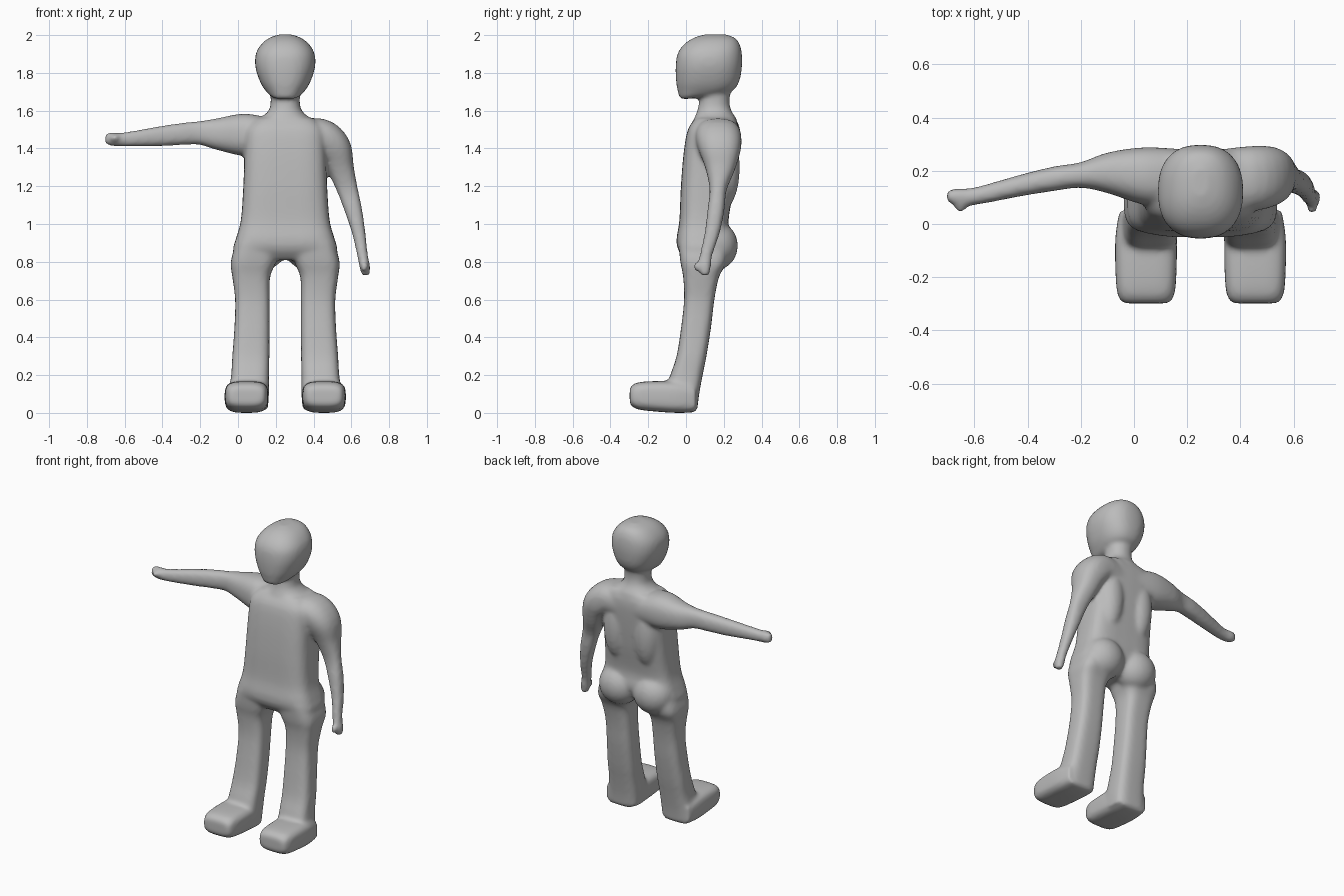
import bpy, math
from mathutils import Vector

cube = bpy.data.objects.get("Cube")
if cube:
    bpy.data.objects.remove(cube, do_unlink=True)

MID = 0.25          # x of the body's own middle
SIDES = 36
STEPS = 4
X, Y = Vector((1, 0, 0)), Vector((0, 1, 0))

skin = bpy.data.materials.new("plain grey")
skin.use_nodes = True
grey = (0.5, 0.5, 0.5, 1)
skin.diffuse_color = grey
skin.node_tree.nodes["Principled BSDF"].inputs["Base Color"].default_value = grey


def smooth_path(rows):
    """Catmull-Rom interpolation of section rows."""
    out = []
    for i in range(len(rows) - 1):
        a, b, c, d = (rows[max(0, min(len(rows) - 1, i + k))] for k in (-1, 0, 1, 2))
        for s in range(STEPS):
            t = s / STEPS
            out.append([q + 0.5 * t * (r - p + t * (2 * p - 5 * q + 4 * r - w + t * (3 * (q - r) + w - p)))
                        for p, q, r, w in zip(a, b, c, d)])
    return out + [list(rows[-1])]


def loft(name, rows, u, power=2.0, axis=None):
    """Rows are x, y, z, half size along u, half size across."""
    rows = smooth_path(rows)
    pts = [Vector(r[:3]) for r in rows]
    verts, faces = [], []
    for i, (p, r) in enumerate(zip(pts, rows)):
        t = axis or (pts[min(i + 1, len(pts) - 1)] - pts[max(i - 1, 0)])
        v = t.cross(u).normalized()
        for k in range(SIDES):
            ang = 2 * math.pi * k / SIDES
            c, s = math.cos(ang), math.sin(ang)
            verts.append(p + u * (r[3] * math.copysign(abs(c) ** (2 / power), c))
                         + v * (r[4] * math.copysign(abs(s) ** (2 / power), s)))
    for i in range(len(rows) - 1):
        for k in range(SIDES):
            n = (k + 1) % SIDES
            a, b = i * SIDES, (i + 1) * SIDES
            faces.append((a + k, a + n, b + n, b + k))
    last = (len(rows) - 1) * SIDES
    faces.append(tuple(reversed(range(SIDES))))
    faces.append(tuple(range(last, last + SIDES)))
    mesh = bpy.data.meshes.new(name)
    mesh.from_pydata(verts, [], faces)
    mesh.update()
    obj = bpy.data.objects.new(name, mesh)
    bpy.context.collection.objects.link(obj)
    parts.append(obj)
    return obj


def upright(name, rows, cx, power):
    """Rows are z, front y, back y, half width, optional x shift."""
    loft(name, [(cx + (r[4] if len(r) > 4 else 0), (r[1] + r[2]) / 2, r[0], r[3], (r[2] - r[1]) / 2)
                for r in rows], X, power, Vector((0, 0, 1)))


def blob(name, loc, size, tilt=0):
    bpy.ops.mesh.primitive_uv_sphere_add(segments=24, ring_count=16, location=loc, rotation=(0, tilt, 0))
    obj = bpy.context.object
    obj.name, obj.scale = name, size
    parts.append(obj)


parts = []

# Torso, from crotch to collar
upright("torso", [(0.81, 0.0, 0.17, 0.23), (0.86, -0.04, 0.21, 0.275), (0.92, -0.05, 0.235, 0.262),
                  (1.02, -0.035, 0.225, 0.235), (1.2, -0.027, 0.255, 0.222), (1.38, -0.012, 0.275, 0.215),
                  (1.5, 0.01, 0.28, 0.205), (1.56, 0.05, 0.26, 0.15)], MID, 3.6)

# Neck and head
upright("neck", [(1.48, 0.02, 0.28, 0.22), (1.55, 0.04, 0.27, 0.145), (1.6, 0.06, 0.24, 0.088),
                 (1.66, 0.07, 0.23, 0.077), (1.76, 0.07, 0.25, 0.08)], MID, 2.2)
upright("head", [(1.662, -0.025, 0.0, 0.04), (1.672, -0.035, 0.1, 0.07), (1.7, -0.043, 0.235, 0.1),
                 (1.75, -0.052, 0.28, 0.132), (1.83, -0.055, 0.296, 0.158), (1.9, -0.045, 0.296, 0.156),
                 (1.95, -0.012, 0.285, 0.128), (1.985, 0.04, 0.26, 0.085), (2.004, 0.1, 0.21, 0.03)], MID, 2.4)

# Legs, feet and buttocks, mirrored about the body's middle
for side, label in ((-1, "right"), (1, "left")):
    upright(label + "_leg", [(z, f, b, w, side * dx) for z, f, b, w, dx in (
        (0.02, -0.09, 0.06, 0.108, 0.2), (0.1, -0.11, 0.07, 0.107, 0.193), (0.2, -0.083, 0.088, 0.1, 0.186),
        (0.3, -0.05, 0.108, 0.098, 0.182), (0.45, -0.026, 0.132, 0.093, 0.176), (0.6, -0.01, 0.15, 0.091, 0.174),
        (0.72, -0.015, 0.175, 0.1, 0.18), (0.8, -0.03, 0.215, 0.12, 0.168), (0.9, -0.04, 0.22, 0.12, 0.14))],
        MID, 3.4)
    cx = MID + side * 0.205
    loft(label + "_foot", [(cx, 0.05, 0.075, 0.1, 0.072), (cx, -0.05, 0.083, 0.115, 0.083),
                           (cx, -0.17, 0.088, 0.115, 0.08), (cx, -0.26, 0.09, 0.108, 0.07),
                           (cx, -0.298, 0.09, 0.088, 0.045)], X, 3.6, -Y)
    blob(label + "_buttock", (MID + side * 0.125, 0.155, 0.885), (0.135, 0.12, 0.13))
    blob(label + "_back_muscle", (MID + side * 0.11, 0.2, 1.3), (0.09, 0.085, 0.22))

# Right arm stretched out sideways
loft("right_arm", [(0.2, 0.17, 1.46, 0.11, 0.09), (0.04, 0.18, 1.472, 0.108, 0.112),
                   (-0.1, 0.192, 1.476, 0.076, 0.086), (-0.2, 0.184, 1.482, 0.048, 0.063),
                   (-0.3, 0.17, 1.476, 0.046, 0.058), (-0.42, 0.146, 1.464, 0.041, 0.052),
                   (-0.6, 0.104, 1.448, 0.033, 0.037), (-0.67, 0.103, 1.45, 0.03, 0.036),
                   (-0.704, 0.105, 1.452, 0.02, 0.025)], Y, 2.4)
blob("right_thumb", (-0.65, 0.07, 1.455), (0.026, 0.026, 0.022))

# Left arm hanging down
loft("left_arm", [(0.32, 0.17, 1.45, 0.11, 0.09), (0.43, 0.17, 1.46, 0.122, 0.1),
                  (0.505, 0.178, 1.4, 0.113, 0.095), (0.545, 0.182, 1.29, 0.078, 0.07),
                  (0.58, 0.17, 1.18, 0.045, 0.055), (0.612, 0.158, 1.07, 0.045, 0.046),
                  (0.64, 0.138, 0.95, 0.04, 0.035), (0.66, 0.105, 0.83, 0.033, 0.028),
                  (0.672, 0.1, 0.77, 0.032, 0.028), (0.676, 0.1, 0.727, 0.022, 0.02)], Y, 2.4)
blob("left_thumb", (0.668, 0.06, 0.775), (0.02, 0.022, 0.026))

# Fuse every part into one soft skin
bpy.ops.object.select_all(action="DESELECT")
for obj in parts:
    obj.select_set(True)
body = parts[0]
bpy.context.view_layer.objects.active = body
bpy.ops.object.join()
body.name = "body"
body.data.name = "body"
remesh = body.modifiers.new("fuse", "REMESH")
remesh.mode = "VOXEL"
remesh.voxel_size = 0.012
soften = body.modifiers.new("soften", "SMOOTH")
soften.factor = 0.5
soften.iterations = 8
bpy.ops.object.modifier_apply(modifier="fuse")
bpy.ops.object.modifier_apply(modifier="soften")
body.data.materials.clear()
body.data.materials.append(skin)
bpy.ops.object.shade_smooth()
